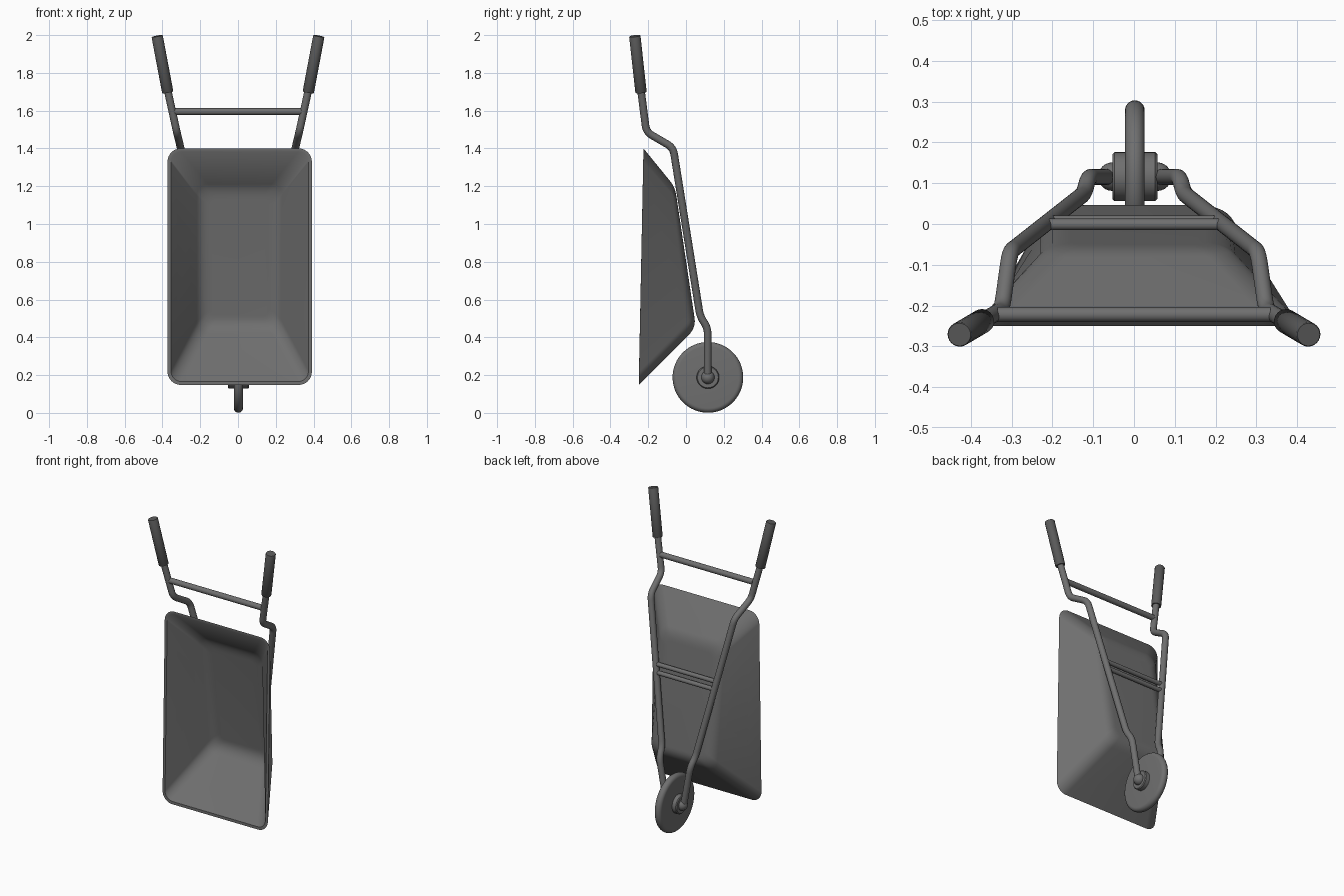
import bpy, bmesh, math
from mathutils import Vector, Matrix

if "Cube" in bpy.data.objects:
    bpy.data.objects.remove(bpy.data.objects["Cube"])


def grey(name, v):
    m = bpy.data.materials.new(name)
    m.diffuse_color = (v, v, v, 1)
    m.use_nodes = True
    m.node_tree.nodes["Principled BSDF"].inputs["Base Color"].default_value = m.diffuse_color
    return m


METAL, RUBBER = grey("dark_metal", .16), grey("rubber", .10)


def finish(name, bm, angle=35, mat=METAL):
    bmesh.ops.recalc_face_normals(bm, faces=bm.faces)
    me = bpy.data.meshes.new(name)
    bm.to_mesh(me)
    bm.free()
    me.materials.append(mat)
    ob = bpy.data.objects.new(name, me)
    bpy.context.collection.objects.link(ob)
    bpy.ops.object.select_all(action='DESELECT')
    ob.select_set(True)
    bpy.context.view_layer.objects.active = ob
    bpy.ops.object.shade_smooth_by_angle(angle=math.radians(angle))
    return ob


def skin(bm, rings):
    """Bridge equal-sized rings of points and cap both ends."""
    rows = [[bm.verts.new(p) for p in r] for r in rings]
    n = len(rows[0])
    for a, b in zip(rows, rows[1:]):
        for i in range(n):
            bm.faces.new((a[i], a[(i + 1) % n], b[(i + 1) % n], b[i]))
    bm.faces.new(rows[0])
    bm.faces.new(rows[-1])


def round_path(pts, cut, steps=6):
    """Replace each inner corner with a smooth bend."""
    pts = [Vector(p) for p in pts]
    out = [pts[0]]
    for a, p, b in zip(pts, pts[1:], pts[2:]):
        s = p + (a - p).normalized() * min(cut, (a - p).length * .48)
        e = p + (b - p).normalized() * min(cut, (b - p).length * .48)
        for i in range(steps + 1):
            t = i / steps
            out.append(s * (1 - t) ** 2 + p * 2 * t * (1 - t) + e * t * t)
    return out + [pts[-1]]


def tube(name, pts, radii, mat=METAL, sides=24):
    bm = bmesh.new()
    pts = [Vector(p) for p in pts]
    if not isinstance(radii, list):
        radii = [radii] * len(pts)
    rings, u = [], None
    for i, p in enumerate(pts):
        d = (pts[min(i + 1, len(pts) - 1)] - pts[max(i - 1, 0)]).normalized()
        u = (d.orthogonal() if u is None else u - d * u.dot(d)).normalized()
        v = d.cross(u)
        rings.append([p + (u * math.cos(a) + v * math.sin(a)) * radii[i]
                      for a in (2 * math.pi * k / sides for k in range(sides))])
    skin(bm, rings)
    return finish(name, bm, mat=mat)


def lathe_x(name, profile, centre, sides=64):
    """Spin (x, radius) profile round the x axis."""
    bm = bmesh.new()
    skin(bm, [[centre + Vector((x, r * math.cos(a), r * math.sin(a)))
               for a in (2 * math.pi * k / sides for k in range(sides))]
              for x, r in profile])
    return finish(name, bm)


# Tray: stacked rounded rectangles, outside shell then inside shell
def tray_ring(hw, z0, z1, y0, y1, r, seg=8):
    ring = []
    for k, (sx, sz) in enumerate(((1, 1), (-1, 1), (-1, -1), (1, -1))):
        for i in range(seg + 1):
            a = math.pi / 2 * (k + i / seg)
            x = sx * (hw - r) + r * math.cos(a)
            z = (z1 - r if sz > 0 else z0 + r) + r * math.sin(a)
            y = y0 + (y1 - y0) * (z - z0) / (z1 - z0)
            ring.append(Vector((x + .009, y, z)))
    return ring


def shell(rim, base, inset):
    top, low = tray_ring(*rim), tray_ring(*base)
    hw, z0, z1, y0, y1, r = base
    k = inset / (z1 - z0) * (y1 - y0)
    floor = tray_ring(hw - inset, z0 + inset, z1 - inset, y0 + k, y1 - k, r * .6)
    rings = [top]
    for i in range(7):                       # soft bend from wall to floor
        t = i / 6
        rings.append([a.lerp(b, .86) * (1 - t) ** 2 + b * 2 * t * (1 - t) + c * t * t
                      for a, b, c in zip(top, low, floor)])
    return rings


outer = shell((.382, .148, 1.40, -.25, -.225, .07), (.215, .45, 1.195, .053, -.058, .065), .05)
inner = shell((.364, .166, 1.382, -.25, -.2255, .055), (.205, .462, 1.183, .037, -.072, .06), .05)
bm = bmesh.new()
skin(bm, outer[::-1] + inner)
finish("tray", bm, 40)

# Wheel with rounded tread, hub
axle = Vector((.002, .116, .188))
tread = [(.024 * math.sin(a), .163 + .024 * math.cos(a))
         for a in (math.pi * (i / 12 - .5) for i in range(13))]
lathe_x("wheel", [(-.024, .02)] + tread + [(.024, .02)], axle)
lathe_x("hub", [(-.055, .035), (-.055, .055), (-.050, .06), (.050, .06), (.055, .055), (.055, .035)], axle, 40)

# Frame sides, grips and axle caps
for s, side in ((-1, "left"), (1, "right")):
    grip_low, grip_top = Vector((s * .372, -.238, 1.697)), Vector((s * .428, -.271, 1.995))
    path = [grip_low.lerp(grip_top, .2), (s * .324, -.210, 1.487), (s * .304, -.068, 1.404),
            (s * .122, .075, .510), (s * .112, .115, .450), (s * .064, .115, .187)]
    tube(side + "_frame_tube", round_path(path, .035), .02)
    tube(side + "_grip", [grip_low.lerp(grip_top, t) for t in (0, .01, .99, 1)],
         [.028, .030, .030, .028], RUBBER)
    bm = bmesh.new()
    bmesh.ops.create_uvsphere(bm, u_segments=24, v_segments=14, radius=.035,
                              matrix=Matrix.Translation(axle + Vector((s * .055, 0, 0))))
    finish(side + "_axle_cap", bm)

# Cross bars: one between the handles, two under the tray
for name, x, y, z, r in (("handle_crossbar", .335, -.222, 1.595, .018),
                         ("upper_tray_support", .220, -.001, .995, .014),
                         ("lower_tray_support", .210, .007, .945, .014)):
    tube(name, [(-x, y, z), (x, y, z)], r)
